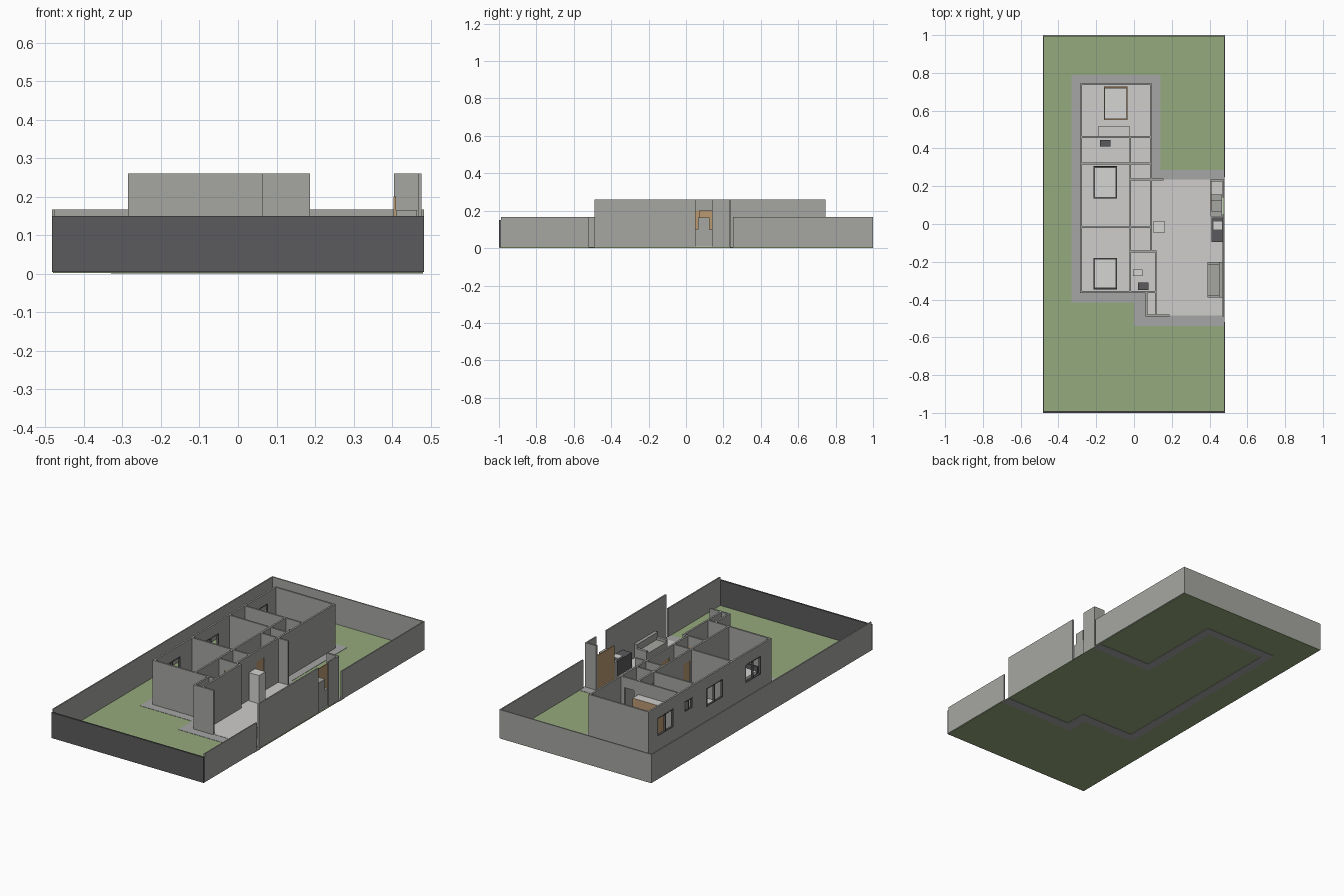
import bpy, bmesh

if "Cube" in bpy.data.objects:
    bpy.data.objects.remove(bpy.data.objects["Cube"])

def material(name, rgb):
    m = bpy.data.materials.new(name)
    m.diffuse_color = (*rgb, 1)
    m.use_nodes = True
    m.node_tree.nodes["Principled BSDF"].inputs["Base Color"].default_value = m.diffuse_color
    return m

WALL = material("wall_grey", (.38, .38, .36))
DARK = material("dark_grey", (.105, .105, .11))
LAWN = material("lawn_green", (.30, .40, .205))
FLOOR = material("floor_light", (.62, .61, .60))
PAVE = material("paving_grey", (.38, .38, .38))
WOOD = material("wood_brown", (.50, .32, .17))
WHITE = material("white", (.66, .66, .65))

def build(name, boxes, mat, top=None):
    """Join boxes (x0, x1, y0, y1, z0, z1) into one object."""
    bm = bmesh.new()
    for x0, x1, y0, y1, z0, z1 in boxes:
        r = bmesh.ops.create_cube(bm, size=1)
        for v in r["verts"]:
            v.co = (x1 if v.co.x > 0 else x0, y1 if v.co.y > 0 else y0, z1 if v.co.z > 0 else z0)
    me = bpy.data.meshes.new(name)
    me.materials.append(mat)
    if top:
        me.materials.append(top)
        bm.normal_update()
        for f in bm.faces:
            f.material_index = int(f.normal.z > .5)
    bm.to_mesh(me)
    bm.free()
    ob = bpy.data.objects.new(name, me)
    bpy.context.collection.objects.link(ob)
    return ob

H, T, Z = .26, .005, .005     # wall height, half thickness, ground level

def run(axis, pos, a, b, openings=()):
    """Wall along an axis, with openings (start, end, sill, head)."""
    spans, last = [], a
    for s, e, lo, hi in sorted(openings):
        spans += [(last, s, Z, H), (s, e, hi, H)]
        if lo > Z:
            spans.append((s, e, Z, lo))
        last = e
    spans.append((last, b, Z, H))
    if axis == "y":
        return [(pos - T, pos + T, s, e, l, h) for s, e, l, h in spans]
    return [(s, e, pos - T, pos + T, l, h) for s, e, l, h in spans]

# Ground, paving ring and floors
build("lawn", [(-.48, .48, -.995, 1, .002, .005)], LAWN)
build("paving", [
    (-.33, -.28, -.415, .79, 0, .0065), (-.28, .14, .74, .79, 0, .0065),
    (.09, .14, .235, .74, 0, .0065), (.14, .48, .23, .285, 0, .0065),
    (-.28, .06, -.415, -.36, 0, .0065), (0, .06, -.54, -.415, 0, .0065),
    (.06, .48, -.54, -.485, 0, .0065)], PAVE)
build("house_floor", [(-.28, .09, -.36, .74, .004, .008), (.09, .472, -.36, .235, .004, .008),
                      (.06, .472, -.485, -.36, .004, .008)], FLOOR)

# Garden walls
build("garden_wall", [(-.483, -.476, -.99, 1, Z, .167), (-.476, .476, .993, 1, Z, .167),
                      (.476, .483, .25, 1, Z, .167), (.476, .483, -.99, -.52, Z, .167)], WALL)
build("front_garden_wall", [(-.483, .483, -1, -.99, .004, .15)], DARK)

# House walls with window and door openings
windows = [(.52, .665, .09, .195), (.35, .42, .135, .195), (.075, .22, .09, .195), (-.27, -.13, .09, .195)]
door_z = (Z, .2)
hall_doors = [(.335, .395), (.245, .305), (.0, .06), (-.10, -.04)]
outer = run("y", -.28, -.365, .745, windows)
outer += run("x", .74, -.275, .095) + run("y", .09, .23, .735)
outer += run("x", -.36, -.275, .12) + run("y", .115, -.485, -.14)
outer += run("y", .067, -.485, -.365) + run("x", -.485, .062, .187)
outer += run("x", .235, -.02, .155) + run("x", .23, .405, .475)
outer += [(.468, .476, -.49, .05, Z, H), (.468, .476, .14, .235, Z, H)]
build("outer_walls", outer, WALL)
inner = run("y", -.02, -.36, .46, [(s, e, *door_z) for s, e in hall_doors])
inner += run("x", .46, -.275, .085, [(.005, .065, *door_z)]) + run("x", .32, -.275, .085)
inner += run("x", -.017, -.275, .085) + run("x", -.145, -.02, .115, [(.02, .08, *door_z)])
inner += run("y", .09, -.14, .235, [(.03, .10, *door_z)])
build("inner_walls", inner, WALL)

# Window frames with centre bar
frames = []
for s, e, lo, hi in windows:
    m = (s + e) / 2
    for a, b, l, h in ((s, s + .005, lo, hi), (e - .005, e, lo, hi), (m - .0025, m + .0025, lo, hi),
                       (s, e, lo, lo + .005), (s, e, hi - .005, hi)):
        frames.append((-.286, -.274, a, b, l, h))
build("window_frames", frames, DARK)

# Wooden doors
build("doors", [(-.022, -.018, 0.0, .06, .008, .2), (-.022, -.018, .245, .305, .008, .2),
                (.088, .092, .03, .10, .008, .2), (.02, .08, -.147, -.143, .008, .2)], WOOD)

# Beds and bedroom furniture
def bed(name, x0, x1, y0, y1, frame, head):
    build(name + "_frame", [(x0, x1, y0, y1, .008, .045)], frame)
    build(name + "_mattress", [(x0 + .005, x1 - .005, y0 + .005, y1 - .005, .045, .06)], WHITE)
    build(name + "_headboard", [(x0, x1, head - .003, head + .003, .008, .085)], frame)

bed("main_bed", -.16, -.035, .55, .725, WOOD, .725)
bed("middle_bed", -.215, -.09, .135, .305, DARK, .305)
bed("front_bed", -.215, -.09, -.345, -.18, DARK, -.345)
build("wardrobe", [(-.188, -.025, .467, .52, .008, .185)], WOOD, FLOOR)

# Bathroom fittings
build("vanities", [(-.18, -.125, .41, .445, .008, .09), (.02, .077, -.35, -.31, .008, .09)], DARK)
build("wash_basin", [(-.005, .045, -.275, -.24, .008, .06)], WHITE)

# Kitchen
build("fridge", [(.10, .165, -.045, .013, .008, .17)], WHITE)
build("pantry_panel", [(.404, .410, .07, .225, .008, .2)], WOOD)
build("tall_cabinet", [(.410, .465, .065, .125, .008, .165)], WALL)
build("low_cabinet", [(.405, .465, .04, .155, .008, .10)], WALL)
build("kitchen_counter", [(.41, .468, -.095, .035, .008, .095)], DARK)
build("sink", [(.42, .465, -.03, .012, .095, .099)], WHITE)

# Sofa
build("sofa", [(.39, .45, -.39, -.20, .008, .05), (.45, .468, -.39, -.20, .008, .09),
               (.39, .45, -.39, -.375, .05, .065), (.39, .45, -.215, -.20, .05, .065)], WALL)
